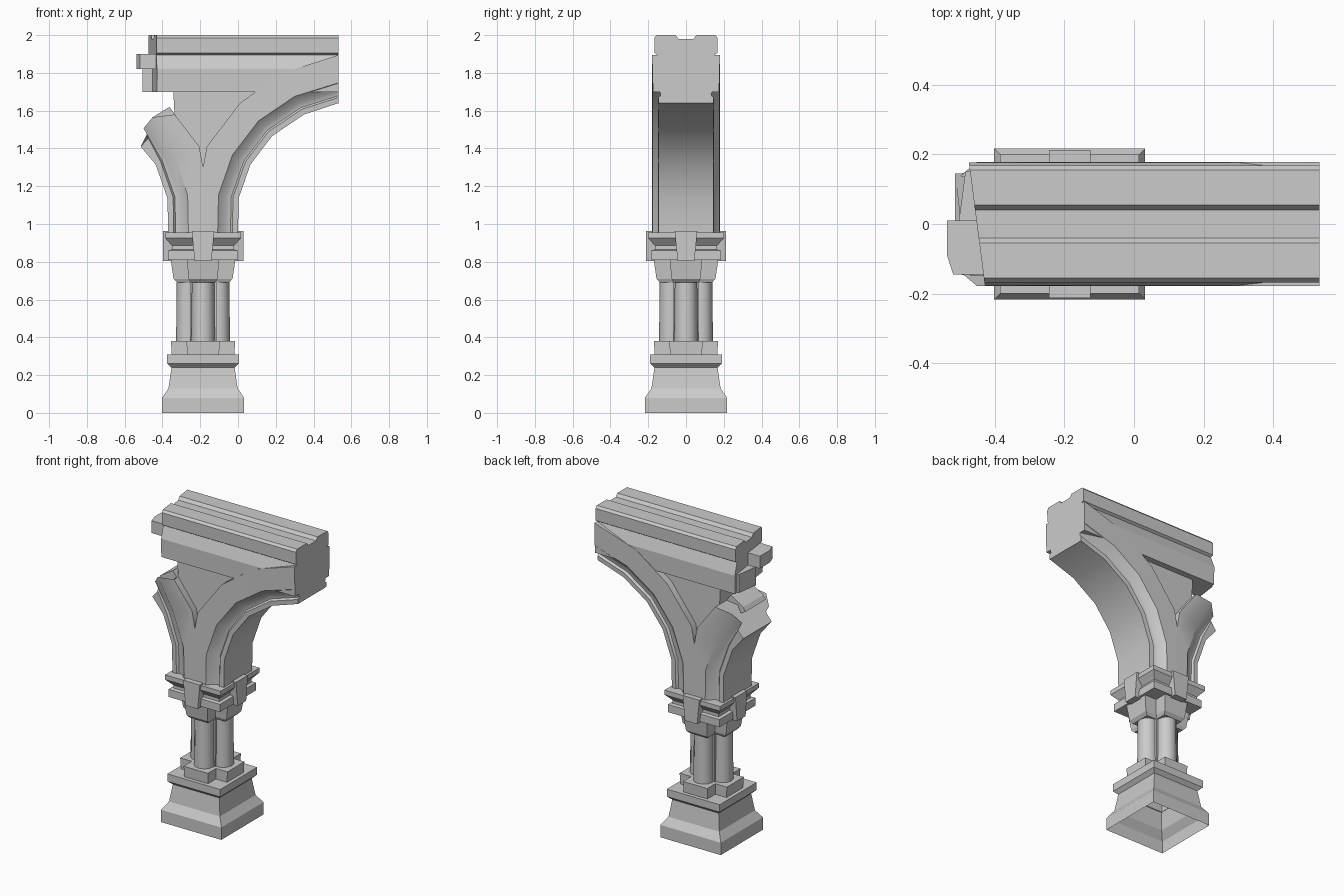
import bpy, bmesh, math

if "Cube" in bpy.data.objects:
    bpy.data.objects.remove(bpy.data.objects["Cube"])

CX = -0.185  # column axis


def make(name, verts, faces, smooth=None):
    me = bpy.data.meshes.new(name)
    me.from_pydata(verts, [], faces)
    bm = bmesh.new()
    bm.from_mesh(me)
    bmesh.ops.recalc_face_normals(bm, faces=bm.faces)
    bm.to_mesh(me)
    bm.free()
    ob = bpy.data.objects.new(name, me)
    bpy.context.collection.objects.link(ob)
    if smooth:
        bpy.ops.object.select_all(action='DESELECT')
        bpy.context.view_layer.objects.active = ob
        ob.select_set(True)
        bpy.ops.object.shade_smooth_by_angle(angle=math.radians(smooth))
    return ob


def skin(name, rings, smooth=None, bottom=True):
    """Join equal-length closed rings of 3D points and cap the ends."""
    n = len(rings[0])
    verts = [p for r in rings for p in r]
    faces = [(i * n + k, i * n + (k + 1) % n, (i + 1) * n + (k + 1) % n, (i + 1) * n + k)
             for i in range(len(rings) - 1) for k in range(n)]
    if bottom:
        faces.append(tuple(range(n))[::-1])
    faces.append(tuple(range(len(verts) - n, len(verts))))
    return make(name, verts, faces, smooth)


def rect(hx, hy, z):
    return [(CX + sx * hx, sy * hy, z) for sx, sy in ((-1, -1), (1, -1), (1, 1), (-1, 1))]


def plus(h, a, z):
    pts = []
    for i in range(4):
        c, s = round(math.cos(i * math.pi / 2)), round(math.sin(i * math.pi / 2))
        pts += [(CX + c * x - s * y, s * x + c * y, z) for x, y in ((h, -a), (h, a), (a, a))]
    return pts


def disc(x, y, r, z, n=12):
    return [(x + r * math.cos(2 * math.pi * k / n), y + r * math.sin(2 * math.pi * k / n), z)
            for k in range(n)]


# pedestal, open underneath
skin("pedestal", [rect(h, h, z) for h, z in (
    (.217, 0), (.217, .08), (.183, .13), (.167, .24), (.19, .262), (.19, .31))], bottom=False)
skin("shaft_base", [plus(.165, .085, .30), plus(.17, .087, .38)])

# four clustered shafts around a core
for i in range(4):
    a = i * math.pi / 2
    x, y = CX + .08 * math.cos(a), .08 * math.sin(a)
    skin("shaft", [disc(x, y, .063, .36), disc(x, y, .059, .71)], 40)
skin("shaft_core", [rect(.07, .07, .36), rect(.07, .07, .71)])

# capital with square mouldings and tapered key blocks
skin("capital", [plus(.138, .066, .69), plus(.156, .076, .71), plus(.171, .086, .81)])
skin("capital_moulding", [rect(h, h, z) for h, z in (
    (.185, .81), (.185, .86), (.165, .865), (.165, .885), (.2, .925), (.2, .955))])
skin("key_block_front", [rect(.044, .213, .803), rect(.06, .213, .963)])
skin("key_block_side", [rect(.213, .044, .803), rect(.213, .06, .963)])

# arches: stations of (soffit point, normal angle, outer edge point)
stations = [((0, .94), 180, (CX, .94)), ((.003, 1.135), 170, (CX, 1.30)),
            ((.066, 1.315), 152, (-.165, 1.41)), ((.18, 1.465), 131, (.01, 1.64)),
            ((.35, 1.58), 117, (.235, 1.80)), ((.533, 1.64), 90, (.533, 1.895))]
section = [(0, .145), (.03, .147), (.04, .134), (.065, .138), (.108, .178)]  # depth, half width


def profile(p, ang, e):
    c, s = math.cos(math.radians(ang)), math.sin(math.radians(ang))
    return [(p[0] + c * d, p[1] + s * d) for d, h in section] + [e]


def arch(name, profiles):
    widths = [h for d, h in section] + [.179]
    rings = []
    for pr in profiles:
        half = [(x, w, z) for (x, z), w in zip(pr, widths)]
        rings.append([(x, -y, z) for x, y, z in half] + half[::-1])
    return skin(name, rings, 35)


right = [profile(*s) for s in stations]
arch("right_arch", right)
left = [[(2 * CX - x, z) for x, z in pr] for pr in right[:3]]
left.append([(-.515, 1.41), (-.475, 1.455), (-.482, 1.475), (-.5, 1.507), (-.452, 1.565), (-.335, 1.58)])
arch("broken_left_arch", left)


def wall(name, pts, y0, y1):
    return skin(name, [[(x, y0, z) for x, z in pts], [(x, y1, z) for x, z in pts]])


# recessed wall between the arches, and the ragged break on the left
wall("spandrel", [(-.345, 1.75), (-.335, 1.56), (CX, 1.28), (.04, 1.62), (.27, 1.79)], -.135, .135)
wall("broken_lump", [(-.47, 1.54), (-.452, 1.565), (-.363, 1.62), (-.32, 1.56), (-.40, 1.5)], -.15, .06)

# cornice: half profile (y, z) mirrored, slanted broken left end
half = [(.04, 1.98), (.055, 2), (.155, 2), (.168, 1.985), (.166, 1.905), (.15, 1.895),
        (.177, 1.82), (.175, 1.70)]
prof = half + [(-y, z) for y, z in half[::-1]]
skin("cornice", [[(-.452 - .13 * y, y, z) for y, z in prof], [(.533, y, z) for y, z in prof]])


# broken stones sticking out of the cornice end
def stone(name, plan, z0, z1):
    return skin(name, [[(x, y, z) for x, y in plan] for z in (z0, z1)])


stone("upper_broken_stone", [(-.42, -.145), (-.52, -.145), (-.538, -.09), (-.538, .01), (-.42, .01)], 1.82, 1.9)
stone("lower_broken_stone", [(-.42, 0), (-.505, 0), (-.485, .15), (-.42, .16)], 1.70, 1.82)
